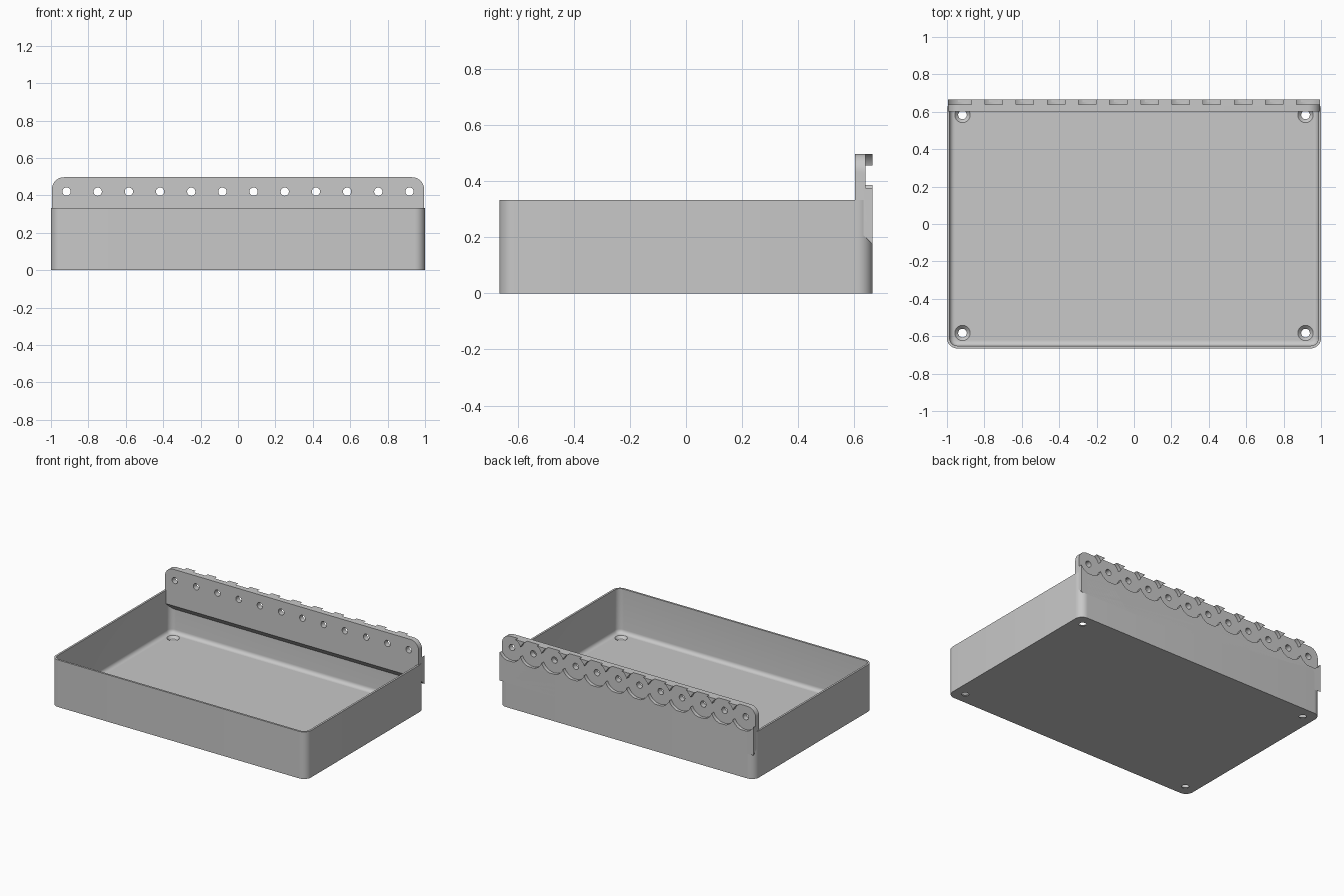
import bpy, bmesh
from math import sin, cos, pi

if "Cube" in bpy.data.objects:
    bpy.data.objects.remove(bpy.data.objects["Cube"], do_unlink=True)

grey = bpy.data.materials.new("light grey plastic")
grey.use_nodes = True
colour = (0.58, 0.58, 0.58, 1)
grey.diffuse_color = colour
grey.node_tree.nodes["Principled BSDF"].inputs["Base Color"].default_value = colour


def rounded_rect(hx, hy, r, steps=10):
    """Outline of a rounded rectangle, counter-clockwise."""
    points = []
    for q, (sx, sy) in enumerate([(1, 1), (-1, 1), (-1, -1), (1, -1)]):
        for i in range(steps + 1):
            a = (q + i / steps) * pi / 2
            points.append((sx * (hx - r) + r * cos(a), sy * (hy - r) + r * sin(a)))
    return points


def circle(r, n=40):
    return [(r * cos(2 * pi * i / n), r * sin(2 * pi * i / n)) for i in range(n)]


def loft(bm, rings):
    """Skin a row of equal rings and cap both ends."""
    loops = [[bm.verts.new(p) for p in ring] for ring in rings]
    for a, b in zip(loops, loops[1:]):
        for i in range(len(a)):
            j = (i + 1) % len(a)
            bm.faces.new((a[i], a[j], b[j], b[i]))
    bm.faces.new(loops[0])
    bm.faces.new(loops[-1])


def finish(bm, name):
    bmesh.ops.recalc_face_normals(bm, faces=bm.faces)
    mesh = bpy.data.meshes.new(name)
    bm.to_mesh(mesh)
    bm.free()
    obj = bpy.data.objects.new(name, mesh)
    bpy.context.collection.objects.link(obj)
    mesh.materials.append(grey)
    return obj


def select(obj):
    bpy.ops.object.select_all(action='DESELECT')
    obj.select_set(True)
    bpy.context.view_layer.objects.active = obj


def cut(obj, cutter):
    cutter.hide_render = True
    mod = obj.modifiers.new("cut", 'BOOLEAN')
    mod.operation = 'DIFFERENCE'
    mod.solver = 'EXACT'
    mod.object = cutter
    select(obj)
    bpy.ops.object.modifier_apply(modifier=mod.name)
    bpy.data.objects.remove(cutter, do_unlink=True)


# Tray: outer wall, rim, inner wall and filleted floor
HX, HY, R, HEIGHT = 1.0, 0.665, 0.055, 0.333
WALL, FLOOR, FILLET = 0.014, 0.02, 0.027
levels = [(0, 0), (0, HEIGHT), (WALL, HEIGHT)]
for i in range(7):
    a = i / 6 * pi / 2
    levels.append((WALL + FILLET * (1 - cos(a)), FLOOR + FILLET * (1 - sin(a))))
bm = bmesh.new()
loft(bm, [[(x, y, z) for x, y in rounded_rect(HX - d, HY - d, R - d)]
          for d, z in levels])
tray = finish(bm, "tray")

# Countersunk screw holes in the floor corners
bm = bmesh.new()
for sx in (-1, 1):
    for sy in (-1, 1):
        loft(bm, [[(sx * 0.917 + x, sy * 0.583 + y, z) for x, y in circle(r)]
                  for r, z in [(0.023, -0.02), (0.023, 0.002),
                               (0.041, FLOOR), (0.041, 0.05)]])
cut(tray, finish(bm, "screw_hole_cutter"))

# Mounting panel with rounded top corners and a sloping underside
PX, TOP, PR = 0.995, 0.497, 0.065


def panel_ring(y, bottom):
    arc = [(PX - PR + PR * cos(i / 12 * pi / 2), TOP - PR + PR * sin(i / 12 * pi / 2))
           for i in range(13)]
    half = [(PX, bottom)] + arc
    outline = half + [(-x, z) for x, z in reversed(half)]
    return [(x, y, z) for x, z in outline]


bm = bmesh.new()
loft(bm, [panel_ring(0.602, 0.238), panel_ring(HY, 0.175)])
panel = finish(bm, "mounting_panel")

# Row of round recesses with through holes, cut in two alternating batches
for start in (0, 1):
    bm = bmesh.new()
    for i in range(start, 12, 2):
        cx = (i - 5.5) / 6
        loft(bm, [[(cx + x, y, 0.42 + z) for x, z in circle(r)]
                  for r, y in [(0.0905, 0.72), (0.0905, 0.64),
                               (0.022, 0.64), (0.022, 0.55)]])
    cut(panel, finish(bm, "recess_cutter"))

for obj in (tray, panel):
    select(obj)
    bpy.ops.object.shade_smooth_by_angle(angle=pi / 6)
